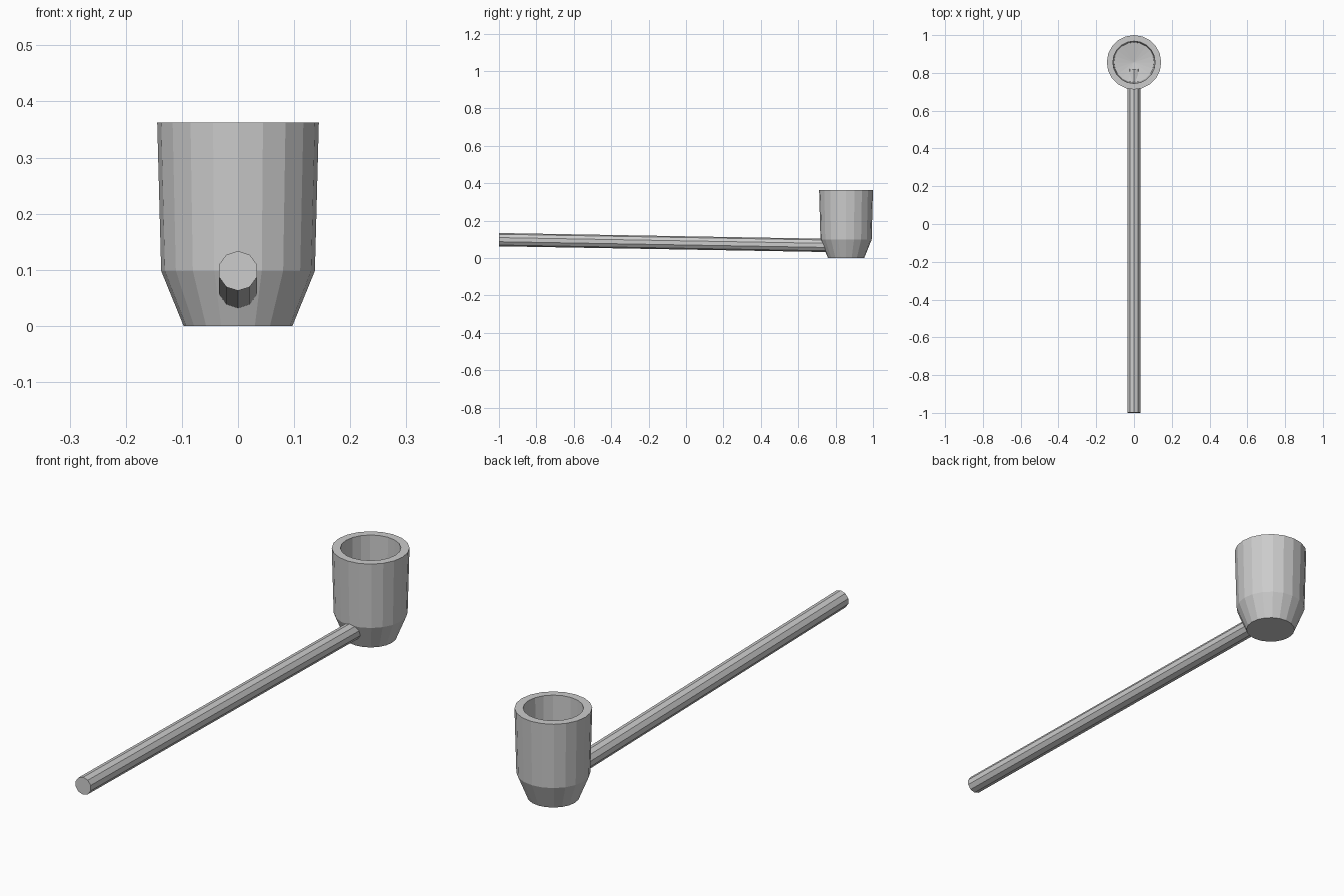
import bpy, bmesh, math
from mathutils import Vector

if "Cube" in bpy.data.objects:
    bpy.data.objects.remove(bpy.data.objects["Cube"])


def ring(bm, center, radius, sides, u, v):
    return [bm.verts.new(center + radius * (math.cos(2 * math.pi * i / sides) * u
                                            + math.sin(2 * math.pi * i / sides) * v))
            for i in range(sides)]


def bridge(bm, a, b):
    n = len(a)
    for i in range(n):
        bm.faces.new((a[i], a[(i + 1) % n], b[(i + 1) % n], b[i]))


def finish(bm, name):
    bmesh.ops.recalc_face_normals(bm, faces=bm.faces)
    mesh = bpy.data.meshes.new(name)
    bm.to_mesh(mesh)
    bm.free()
    obj = bpy.data.objects.new(name, mesh)
    bpy.context.collection.objects.link(obj)
    return obj


X, Y, Z = Vector((1, 0, 0)), Vector((0, 1, 0)), Vector((0, 0, 1))
BOWL_Y = 0.856

# Bowl: 20-sided lathe, outside up to the rim, then down the inside
profile = [(0.097, 0), (0.137, 0.098), (0.144, 0.362), (0.112, 0.362), (0.106, 0.101)]
bm = bmesh.new()
rings = [ring(bm, Vector((0, BOWL_Y, z)), r, 20, X, Y) for r, z in profile]
for a, b in zip(rings, rings[1:]):
    bridge(bm, a, b)
bm.faces.new(rings[0])
# Shallow conical floor inside
tip = bm.verts.new((0, BOWL_Y, 0.084))
for i in range(20):
    bm.faces.new((rings[-1][i], rings[-1][(i + 1) % 20], tip))
finish(bm, "bowl")

# Stem: 10-sided rod sloping gently down into the bowl
start, end = Vector((0, -0.9993, 0.098)), Vector((0, 0.82, 0.066))
up = X.cross((end - start).normalized())
bm = bmesh.new()
a, b = [ring(bm, p, 0.0355, 10, up, X) for p in (start, end)]
bridge(bm, a, b)
bm.faces.new(a)
bm.faces.new(b)
finish(bm, "stem")
